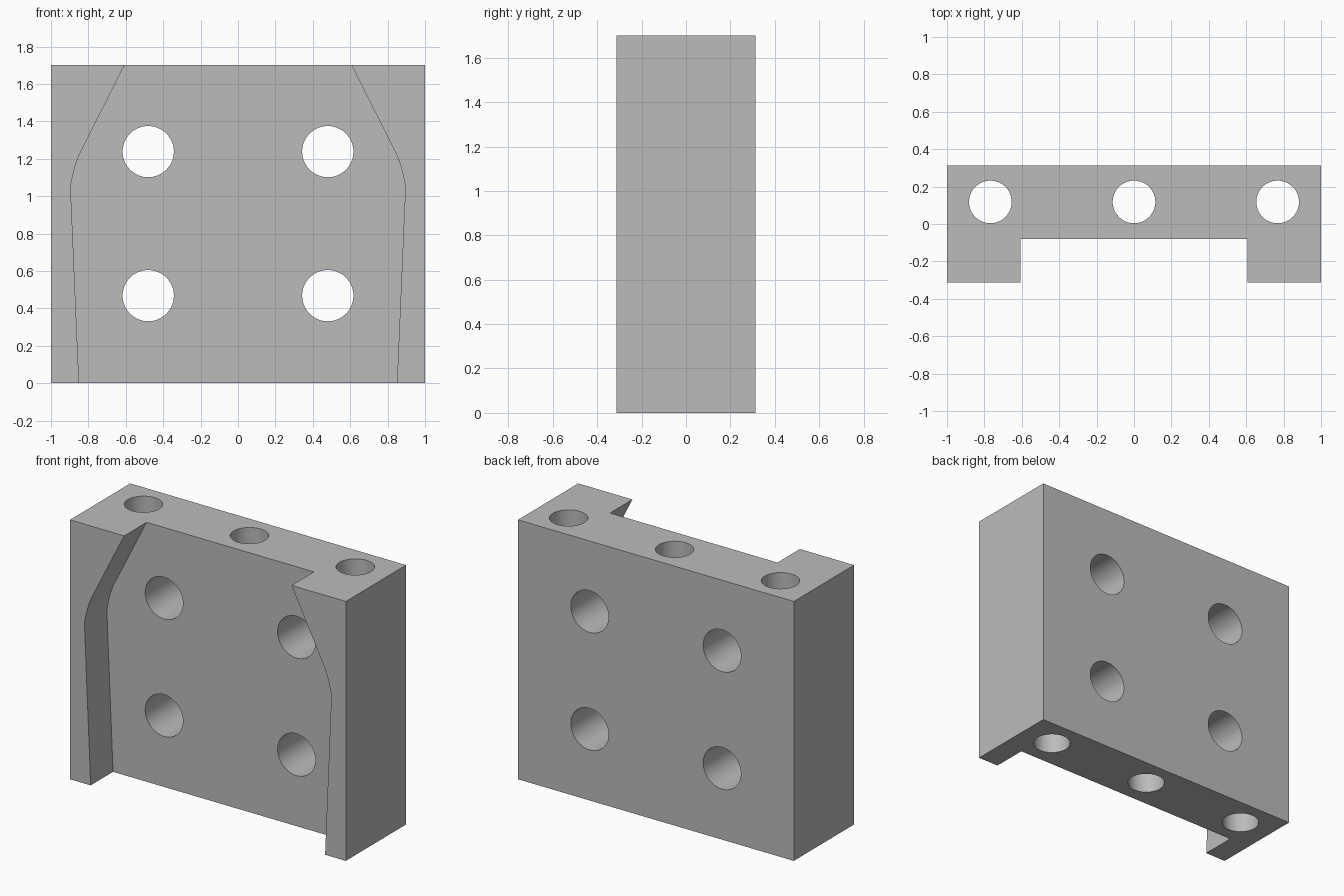
import bpy, bmesh, math

if "Cube" in bpy.data.objects:
    bpy.data.objects.remove(bpy.data.objects["Cube"])

W, D, H = 1.0, 0.312, 1.70      # half width, half depth, height
POCKET_Y = -0.08                # floor of the front pocket

grey = bpy.data.materials.new("plain grey")
grey.diffuse_color = (0.5, 0.5, 0.5, 1)
grey.use_nodes = True
grey.node_tree.nodes["Principled BSDF"].inputs["Base Color"].default_value = grey.diffuse_color


def make_prism(name, outline, y0, y1):
    """Extrude an (x, z) outline from y0 to y1."""
    bm = bmesh.new()
    face = bm.faces.new([bm.verts.new((x, y0, z)) for x, z in outline])
    grown = bmesh.ops.extrude_face_region(bm, geom=[face])["geom"]
    for v in grown:
        if isinstance(v, bmesh.types.BMVert):
            v.co.y = y1
    bmesh.ops.recalc_face_normals(bm, faces=bm.faces)
    mesh = bpy.data.meshes.new(name)
    bm.to_mesh(mesh)
    bm.free()
    mesh.materials.append(grey)
    obj = bpy.data.objects.new(name, mesh)
    bpy.context.collection.objects.link(obj)
    return obj


def make_drill(name, location, radius, rotation=(0, 0, 0)):
    bpy.ops.mesh.primitive_cylinder_add(vertices=64, radius=radius, depth=5,
                                        location=location, rotation=rotation)
    obj = bpy.context.object
    obj.name = name
    obj.data.materials.append(grey)
    return obj


# Solid block
block = make_prism("bracket_block", [(-W, 0), (W, 0), (W, H), (-W, H)], -D, D)

# Front pocket with tapered, curved side walls, open at top and bottom
side = [(0.848, -0.05), (0.85, 0), (0.895, 1.05), (0.888, 1.09), (0.879, 1.13),
        (0.866, 1.175), (0.849, 1.22), (0.607, H), (0.582, H + 0.05)]
pocket = make_prism("pocket_cutter",
                    side + [(-x, z) for x, z in reversed(side)], -1, POCKET_Y)
cutters = [pocket]

# Four holes front to back
for x in (-0.48, 0.48):
    for z in (0.468, 1.238):
        cutters.append(make_drill("face_hole_cutter", (x, 0, z), 0.137,
                                  (math.pi / 2, 0, 0)))

# Three holes top to bottom
for x in (-0.768, 0, 0.768):
    cutters.append(make_drill("vertical_hole_cutter", (x, 0.118, H / 2), 0.114))

# Cut everything, then discard the cutters
bpy.ops.object.select_all(action='DESELECT')
bpy.context.view_layer.objects.active = block
block.select_set(True)
for cutter in cutters:
    mod = block.modifiers.new("cut", 'BOOLEAN')
    mod.operation = 'DIFFERENCE'
    mod.solver = 'EXACT'
    mod.object = cutter
    bpy.ops.object.modifier_apply(modifier=mod.name)
    bpy.data.objects.remove(cutter, do_unlink=True)

block.select_set(True)
bpy.ops.object.shade_smooth_by_angle(angle=math.radians(30))
